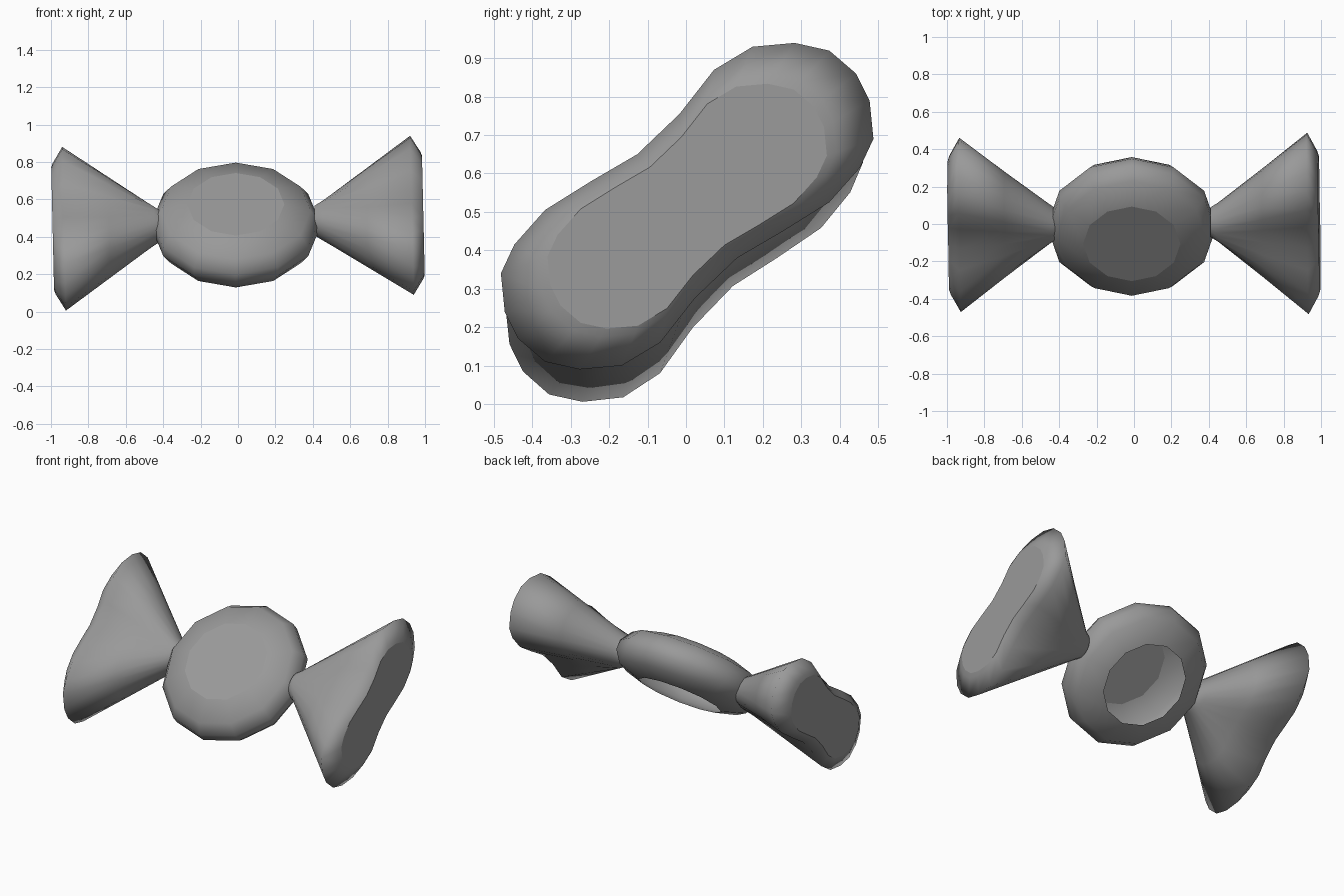
import bpy, bmesh
from math import sin, cos, radians, pi

if "Cube" in bpy.data.objects:
    bpy.data.objects.remove(bpy.data.objects["Cube"])

grey = bpy.data.materials.new("dark_grey")
grey.diffuse_color = (.32, .32, .32, 1)
grey.use_nodes = True
grey.node_tree.nodes["Principled BSDF"].inputs["Base Color"].default_value = grey.diffuse_color


def loft(name, rings, caps):
    """Skin closed rings; caps = which of (first, last) ring get a flat face."""
    bm = bmesh.new()
    vs = [[bm.verts.new(p) for p in ring] for ring in rings]
    n = len(rings[0])
    for a, b in zip(vs, vs[1:]):
        for i in range(n):
            j = (i + 1) % n
            bm.faces.new((a[i], a[j], b[j], b[i]))
    for use, ring in zip(caps, (vs[0], vs[-1])):
        if use:
            bm.faces.new(ring)
    bmesh.ops.recalc_face_normals(bm, faces=bm.faces)
    for f in bm.faces:
        f.smooth = True
    for f in bm.faces:
        if len(f.verts) > 4:              # keep flat caps crisp
            for e in f.edges:
                e.smooth = False
    mesh = bpy.data.meshes.new(name)
    bm.to_mesh(mesh)
    bm.free()
    mesh.materials.append(grey)
    ob = bpy.data.objects.new(name, mesh)
    bpy.context.collection.objects.link(ob)
    return ob


# Sweet: twelve-sided flattened disc, capped on top, open underneath
profile = [(.26, -.145), (.40, -.10), (.447, -.03),
           (.447, .03), (.40, .10), (.26, .145)]
rings = [[(r * cos(i * pi / 6), r * sin(i * pi / 6), h) for i in range(12)]
         for r, h in profile]
body = loft("candy_body", rings, (False, True))
body.rotation_euler.x = radians(40)
body.location = (-.012, -.013, .463)

# Wrapper ends: round neck flaring to a peanut-shaped fan
half = [(.485, .175), (.475, .275), (.44, .345), (.37, .405), (.28, .425),
        (.17, .415), (.07, .355), (-.02, .24), (-.13, .135), (-.25, .065),
        (-.37, -.01), (-.45, -.1)]
peanut = half + [(-y, -z) for y, z in half]


def wrapper(name, side, neck, end, turn, sy, sz):
    def circle(x, r):
        return [(side * x, neck[0] + r * cos(radians(20 + 15 * i)),
                 neck[1] + r * sin(radians(20 + 15 * i))) for i in range(24)]

    def fan(x, s):
        c, d = cos(turn), sin(turn)
        pts = [(s * sy * (y * c - z * d), s * sz * (y * d + z * c)) for y, z in peanut]
        return [(side * x - .023 * z, end[0] + y, end[1] + z) for y, z in pts]

    base, rim = circle(.45, .105), fan(.93, 1)
    middle = [tuple((p + q) / 2 for p, q in zip(a, b)) for a, b in zip(base, rim)]
    loft(name, [circle(.41, .08), base, middle, rim,
                fan(.983, .80), fan(.991, .75)], (True, True))


wrapper("wrapper_right", 1, (.01, .487), (.003, .515), 0, 1, 1)
wrapper("wrapper_left", -1, (0, .457), (-.005, .443), radians(.8), .965, 1.02)
